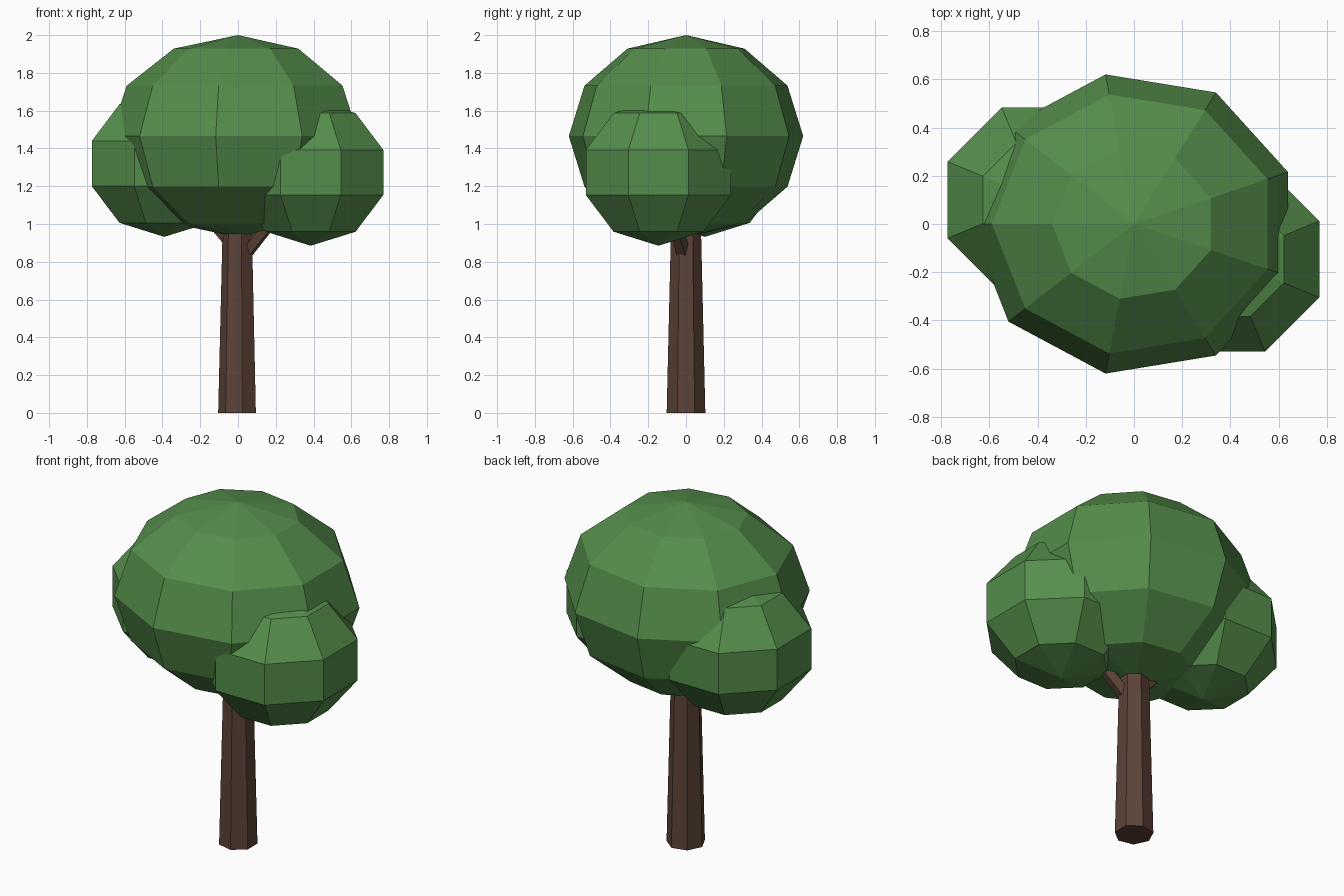
import bpy
import bmesh
from math import sin, cos, pi
from mathutils import Vector

cube = bpy.data.objects.get("Cube")
if cube:
    bpy.data.objects.remove(cube, do_unlink=True)


def make_material(name, rgb):
    mat = bpy.data.materials.new(name)
    mat.use_nodes = True
    mat.diffuse_color = (*rgb, 1)
    mat.node_tree.nodes["Principled BSDF"].inputs["Base Color"].default_value = (*rgb, 1)
    return mat


leaf_green = make_material("leaf green", (0.09, 0.27, 0.07))
bark_brown = make_material("bark brown", (0.105, 0.056, 0.038))


def lathe(name, profile, sides, start, mat, location=(0, 0, 0), scale=(1, 1, 1), axis=None):
    """Faceted solid of revolution from (radius, height) pairs; radius 0 makes a pole."""
    bm = bmesh.new()
    angles = [start + 2 * pi * i / sides for i in range(sides)]
    rings = []
    for r, z in profile:
        if r == 0:
            rings.append([bm.verts.new((0, 0, z))] * sides)
        else:
            rings.append([bm.verts.new((r * cos(a), r * sin(a), z)) for a in angles])
    for low, high in zip(rings, rings[1:]):
        for i in range(sides):
            j = (i + 1) % sides
            corners = dict.fromkeys((low[i], low[j], high[j], high[i]))
            bm.faces.new(list(corners))
    # Close open ends
    for ring in (rings[0], rings[-1]):
        if ring[0] is not ring[1]:
            bm.faces.new(ring)
    bmesh.ops.recalc_face_normals(bm, faces=bm.faces)
    mesh = bpy.data.meshes.new(name)
    bm.to_mesh(mesh)
    bm.free()
    mesh.materials.append(mat)
    obj = bpy.data.objects.new(name, mesh)
    obj.location = location
    obj.scale = scale
    if axis:
        obj.rotation_euler = axis.to_track_quat("Z", "Y").to_euler()
    bpy.context.collection.objects.link(obj)
    return obj


def foliage(name, center, radii, sides, start, rows):
    # Low-poly ball with poles at top and bottom
    profile = [(0, -1)]
    profile += [(sin(pi * k / rows), -cos(pi * k / rows)) for k in range(1, rows)]
    profile += [(0, 1)]
    return lathe(name, profile, sides, start, leaf_green, center, radii)


# Foliage clumps
right_center = Vector((-0.39, 0.10, 1.32))
left_center = Vector((0.385, -0.146, 1.273))
foliage("main_canopy", (0, 0, 1.465), (0.68, 0.63, 0.535), 9, pi, 6)
foliage("left_canopy", left_center, (0.437, 0.437, 0.388), 8, pi / 8, 5)
foliage("right_canopy", right_center, (0.437, 0.437, 0.388), 8, pi / 8, 5)

# Tapered trunk
lathe("trunk", [(0.105, 0), (0.078, 1.12)], 7, pi, bark_brown)

# Branches reaching from the trunk into the side clumps
for name, base_z, target in (("left_branch", 0.80, left_center),
                             ("right_branch", 0.86, right_center)):
    base = Vector((0, 0, base_z))
    reach = target - base
    lathe(name, [(0.042, 0), (0.03, reach.length)], 5, pi / 2, bark_brown, base, axis=reach)
